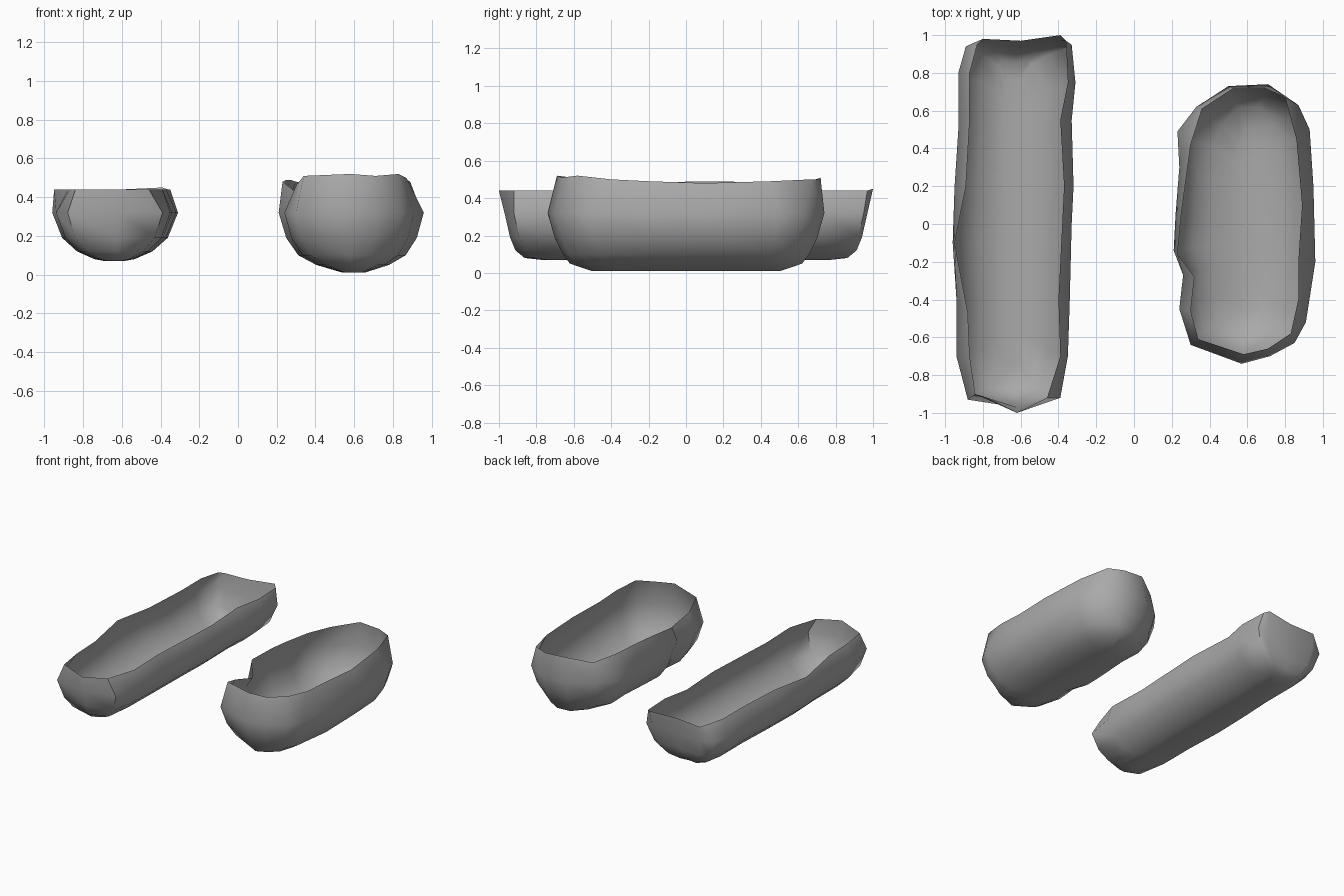
import bpy
import bmesh
from math import radians

default_cube = bpy.data.objects.get("Cube")
if default_cube:
    bpy.data.objects.remove(default_cube, do_unlink=True)


def make_material(name, colour):
    material = bpy.data.materials.new(name)
    material.use_nodes = True
    material.diffuse_color = colour
    shader = material.node_tree.nodes["Principled BSDF"]
    shader.inputs["Base Color"].default_value = colour
    return material


def skin_ring(bm, upper, lower):
    """Join two rings of equal length with a band of quads."""
    count = len(upper)
    for i in range(count):
        j = (i + 1) % count
        bm.faces.new((upper[i], lower[i], lower[j], upper[j]))


def make_shell(name, outline, centre_x, belly_z, sections, material):
    """Open tub: a ragged rim, a wide belly, then rings shrinking to the floor.

    Each outline row holds belly x, belly y, rim x, rim y and rim height.
    Each section holds the height and the width and length factors of a ring.
    """
    bm = bmesh.new()
    rim = [bm.verts.new((rx, ry, rz)) for bx, by, rx, ry, rz in outline]
    belly = [bm.verts.new((bx, by, belly_z)) for bx, by, rx, ry, rz in outline]
    rings = [rim, belly]

    # Rounded underside
    for height, width, length in sections:
        ring = []
        for vert in belly:
            x = centre_x + (vert.co.x - centre_x) * width
            ring.append(bm.verts.new((x, vert.co.y * length, height)))
        rings.append(ring)

    for upper, lower in zip(rings, rings[1:]):
        skin_ring(bm, upper, lower)

    # Narrow flat floor
    floor = bm.faces.new(rings[-1])
    bmesh.ops.triangulate(bm, faces=[floor])
    bmesh.ops.recalc_face_normals(bm, faces=bm.faces[:])

    mesh = bpy.data.meshes.new(name)
    bm.to_mesh(mesh)
    bm.free()
    mesh.materials.append(material)
    shell = bpy.data.objects.new(name, mesh)
    bpy.context.scene.collection.objects.link(shell)

    bpy.ops.object.select_all(action="DESELECT")
    shell.select_set(True)
    bpy.context.view_layer.objects.active = shell
    bpy.ops.object.shade_smooth_by_angle(angle=radians(60))
    return shell


grey = make_material("plain grey", (0.4, 0.4, 0.4, 1.0))

# Long narrow shell, counter-clockwise from the front tip
long_outline = [
    (-.62, -.97, -.62, -1, .44),
    (-.39, -.92, -.46, -.92, .44),
    (-.35, -.7, -.39, -.7, .44),
    (-.34, -.4, -.4, -.4, .44),
    (-.33, 0, -.38, 0, .44),
    (-.32, .2, -.37, .2, .44),
    (-.33, .55, -.39, .55, .44),
    (-.31, .75, -.35, .75, .44),
    (-.33, .95, -.36, .97, .44),
    (-.39, .97, -.39, 1, .45),
    (-.6, .96, -.6, .97, .44),
    (-.8, .97, -.8, .98, .43),
    (-.89, .94, -.83, .95, .44),
    (-.93, .8, -.87, .8, .44),
    (-.93, .5, -.87, .55, .44),
    (-.95, .2, -.89, .2, .44),
    (-.96, -.1, -.95, -.1, .44),
    (-.94, -.4, -.88, -.47, .44),
    (-.94, -.7, -.87, -.7, .44),
    (-.88, -.93, -.84, -.9, .44),
]
long_sections = [
    (.19, .84, .97),
    (.12, .6, .94),
    (.08, .32, .89),
    (.07, .15, .8),
]
make_shell("long_shell", long_outline, -.64, .32, long_sections, grey)

# Short wide shell with a broken notch in its inner side
short_outline = [
    (.57, -.74, .58, -.69, .52),
    (.72, -.7, .71, -.66, .51),
    (.85, -.63, .83, -.58, .52),
    (.91, -.52, .87, -.4, .5),
    (.96, -.2, .87, -.2, .49),
    (.95, .2, .89, .1, .48),
    (.93, .5, .86, .45, .49),
    (.87, .63, .8, .67, .5),
    (.71, .74, .69, .72, .5),
    (.5, .73, .53, .72, .51),
    (.33, .62, .36, .61, .47),
    (.23, .49, .3, .42, .48),
    (.24, .3, .27, .2, .49),
    (.22, .05, .25, .05, .49),
    (.21, -.14, .23, -.16, .48),
    (.26, -.27, .32, -.28, .41),
    (.24, -.45, .3, -.46, .46),
    (.3, -.64, .34, -.61, .51),
]
short_sections = [
    (.19, .9, .95),
    (.1, .74, .89),
    (.05, .5, .84),
    (.01, .15, .68),
]
make_shell("short_shell", short_outline, .6, .32, short_sections, grey)
